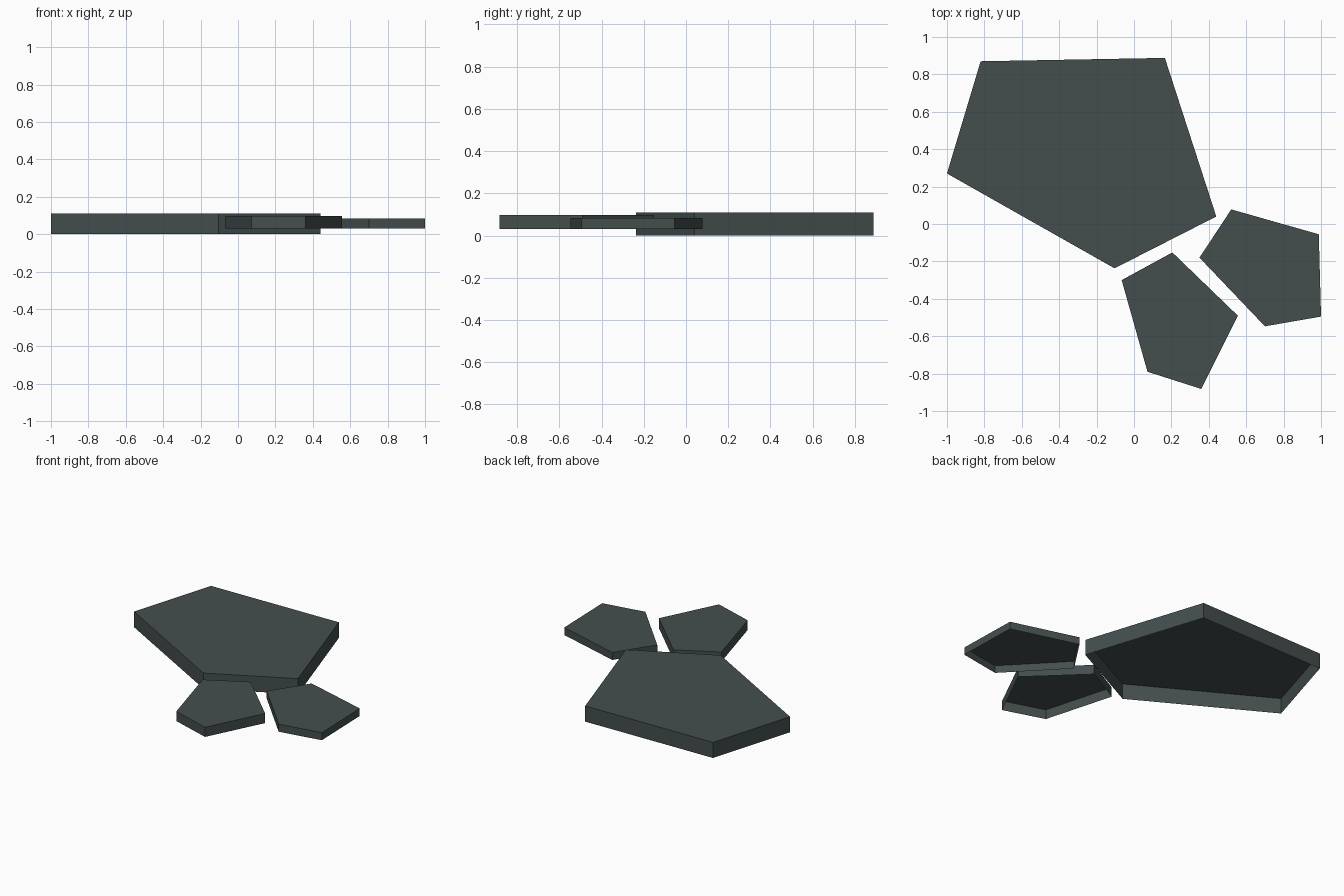
import bpy
import bmesh

cube = bpy.data.objects.get("Cube")
if cube:
    bpy.data.objects.remove(cube, do_unlink=True)

slate = bpy.data.materials.new("dark slate")
slate.use_nodes = True
colour = (0.058, 0.076, 0.076, 1)
slate.diffuse_color = colour
slate.node_tree.nodes["Principled BSDF"].inputs["Base Color"].default_value = colour


def stone(name, outline, bottom, top):
    """Flat slab with side walls and an open underside; outline is clockwise."""
    bm = bmesh.new()
    corners = outline[::-1]
    upper = [bm.verts.new((x, y, top)) for x, y in corners]
    lower = [bm.verts.new((x, y, bottom)) for x, y in corners]
    bm.faces.new(upper)
    for i in range(len(corners)):
        j = (i + 1) % len(corners)
        bm.faces.new((lower[i], lower[j], upper[j], upper[i]))
    mesh = bpy.data.meshes.new(name)
    bm.to_mesh(mesh)
    bm.free()
    mesh.materials.append(slate)
    bpy.context.collection.objects.link(bpy.data.objects.new(name, mesh))


# Large slab
stone("large_stone", [(-0.82, 0.87), (0.165, 0.888), (0.44, 0.04),
                      (-0.104, -0.237), (-1, 0.27)], 0, 0.11)

# Two smaller raised slabs
stone("front_stone", [(0.205, -0.152), (0.555, -0.49), (0.36, -0.882),
                      (0.072, -0.79), (-0.066, -0.3)], 0.03, 0.098)
stone("left_stone", [(0.52, 0.078), (0.988, -0.055), (1, -0.495),
                     (0.7, -0.547), (0.35, -0.18)], 0.03, 0.083)
